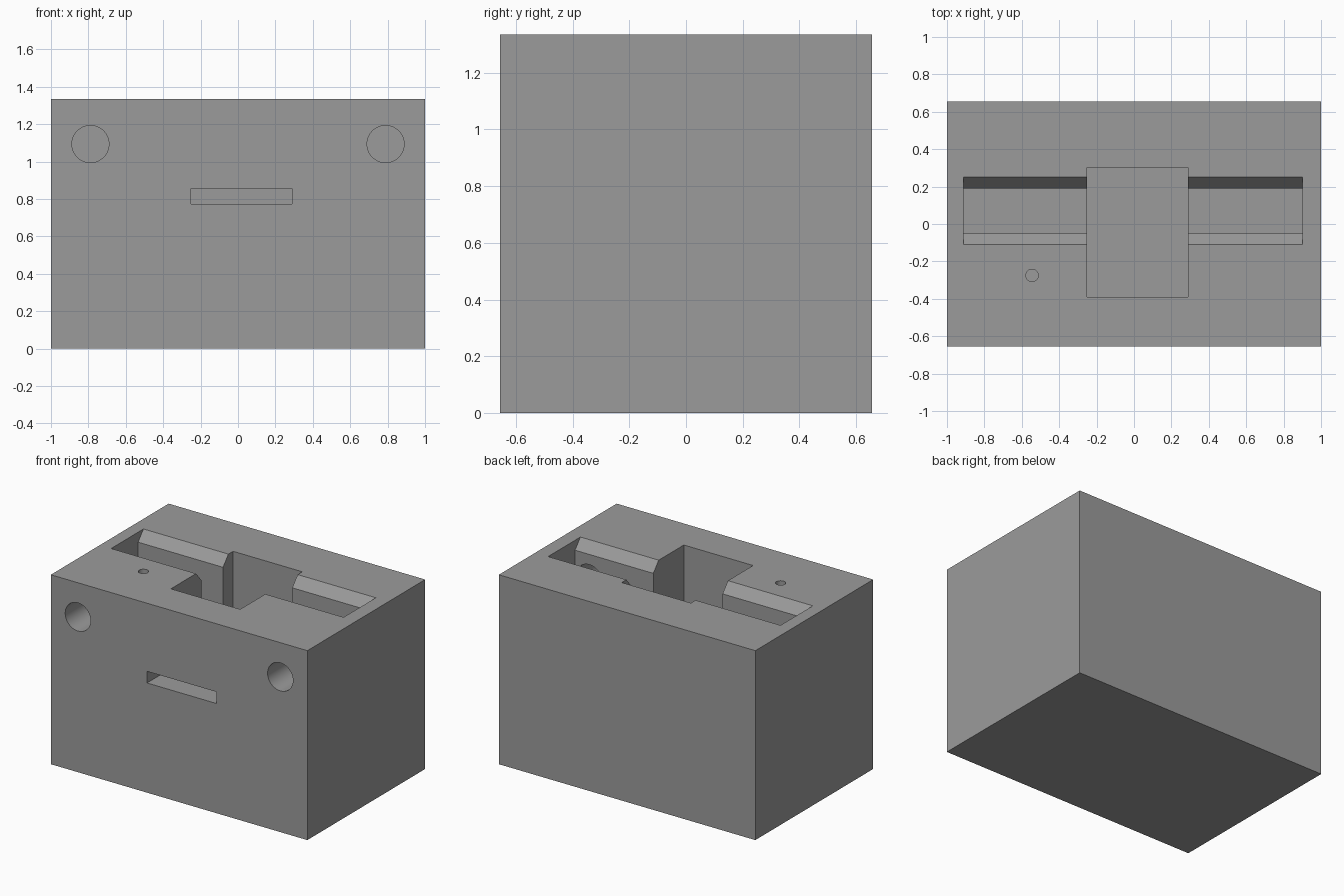
import bpy
import bmesh
import math
from mathutils import Matrix, Vector

if "Cube" in bpy.data.objects:
    bpy.data.objects.remove(bpy.data.objects["Cube"])

TOP = 1.335
grey = bpy.data.materials.new("grey")
grey.diffuse_color = (0.33, 0.33, 0.33, 1)
grey.use_nodes = True
grey.node_tree.nodes["Principled BSDF"].inputs["Base Color"].default_value = grey.diffuse_color


def make_object(name, bm):
    bmesh.ops.recalc_face_normals(bm, faces=bm.faces)
    mesh = bpy.data.meshes.new(name)
    bm.to_mesh(mesh)
    bm.free()
    mesh.materials.append(grey)
    obj = bpy.data.objects.new(name, mesh)
    bpy.context.collection.objects.link(obj)
    return obj


def prism(name, profile, x0, x1):
    """Extrude a (y, z) profile along x."""
    bm = bmesh.new()
    face = bm.faces.new([bm.verts.new((x0, y, z)) for y, z in profile])
    new = bmesh.ops.extrude_face_region(bm, geom=[face])["geom"]
    bmesh.ops.translate(bm, vec=(x1 - x0, 0, 0),
                        verts=[v for v in new if isinstance(v, bmesh.types.BMVert)])
    return make_object(name, bm)


def rod(name, start, end, radius, sides):
    """Cylinder between two points."""
    start, end = Vector(start), Vector(end)
    axis = end - start
    turn = axis.to_track_quat('Z', 'Y').to_matrix().to_4x4()
    bm = bmesh.new()
    bmesh.ops.create_cone(bm, cap_ends=True, segments=sides, radius1=radius,
                          radius2=radius, depth=axis.length,
                          matrix=Matrix.Translation((start + end) / 2) @ turn)
    return make_object(name, bm)


# Solid block
block = prism("block", [(-0.656, 0), (0.656, 0), (0.656, TOP), (-0.656, TOP)], -1, 1)

cutters = [
    # Long trough with bevelled upper edges
    prism("trough_cutter", [(-0.05, 0.93), (0.19, 0.93), (0.19, TOP - 0.07), (0.25, TOP),
                            (0.25, 1.5), (-0.11, 1.5), (-0.11, TOP), (-0.05, TOP - 0.07)],
          -0.912, 0.9),
    # Central pocket joined to the slot in the front wall
    prism("pocket_cutter", [(-0.39, 1.55), (-0.39, 0.855), (-0.8, 0.855), (-0.8, 0.773),
                            (0.302, 0.773), (0.302, 1.55)], -0.25, 0.29),
    # Small hole in the top
    rod("pin_hole_cutter", (-0.545, -0.275, 0.8), (-0.545, -0.275, 1.5), 0.033, 32),
]
# Two round bores from the front into the trough
for side, x in (("left", -0.789), ("right", 0.789)):
    cutters.append(rod(side + "_bore_cutter", (x, -0.8, 1.094), (x, 0.05, 1.094), 0.099, 64))

# Cut everything out of the block
bpy.context.view_layer.objects.active = block
block.select_set(True)
for cutter in cutters:
    cutter.hide_render = True
    mod = block.modifiers.new(cutter.name, 'BOOLEAN')
    mod.operation = 'DIFFERENCE'
    mod.solver = 'EXACT'
    mod.object = cutter
    bpy.ops.object.modifier_apply(modifier=mod.name)
for cutter in cutters:
    bpy.data.objects.remove(cutter)

bpy.ops.object.shade_smooth_by_angle(angle=math.radians(30))
